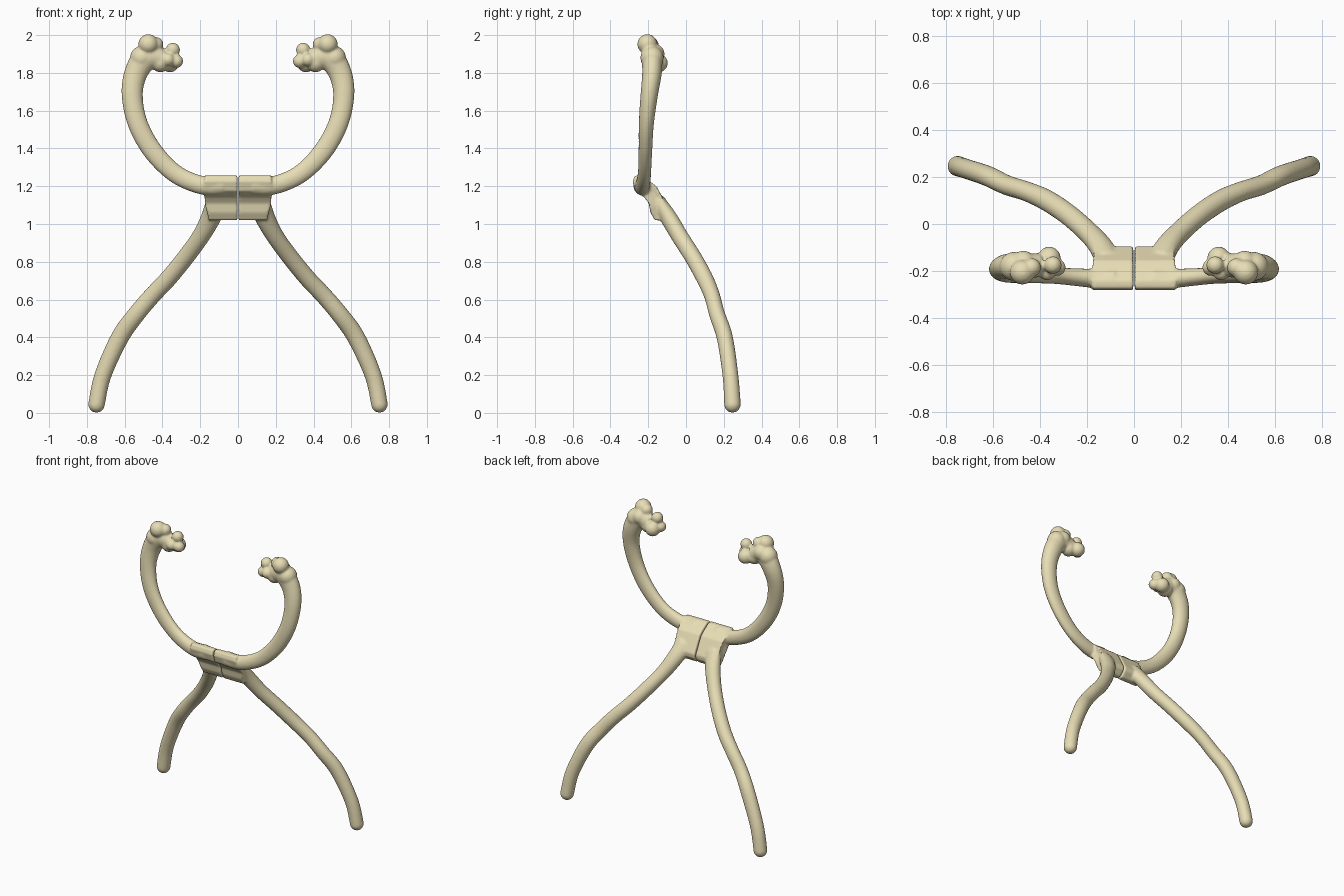
import bpy, bmesh, math
from mathutils import Vector, Matrix

if "Cube" in bpy.data.objects:
    bpy.data.objects.remove(bpy.data.objects["Cube"])

bm = bmesh.new()


def catmull(pts, steps=6):
    """Smooth path through points of (x, y, z, in-plane radius, depth radius)."""
    out = []
    for i in range(len(pts) - 1):
        a, b, c, d = (Vector(pts[max(0, min(len(pts) - 1, i + k))]) for k in (-1, 0, 1, 2))
        for s in range(steps):
            t = s / steps
            out.append(0.5 * (2 * b + (c - a) * t + (2 * a - 5 * b + 4 * c - d) * t * t
                              + (3 * b - a - 3 * c + d) * t ** 3))
    return out + [Vector(pts[-1])]


def tube(pts, sides=20):
    path = catmull(pts)
    rings = []
    for i, p in enumerate(path):
        pos = Vector(p[:3])
        t = (Vector(path[min(i + 1, len(path) - 1)][:3]) - Vector(path[max(i - 1, 0)][:3])).normalized()
        depth = (Vector((0, 1, 0)) - t * t.y).normalized()
        side = t.cross(depth)
        rings.append([bm.verts.new(pos + side * p[3] * math.cos(2 * math.pi * k / sides)
                                   + depth * p[4] * math.sin(2 * math.pi * k / sides))
                      for k in range(sides)])
    for r, q in zip(rings, rings[1:]):
        for k in range(sides):
            bm.faces.new((r[k], r[(k + 1) % sides], q[(k + 1) % sides], q[k]))
    bm.faces.new(rings[0][::-1])
    bm.faces.new(rings[-1])


def ball(x, y, z, r):
    bmesh.ops.create_uvsphere(bm, u_segments=20, v_segments=12, radius=r,
                              matrix=Matrix.Translation((x, y, z)))


# leg with rounded foot
tube([(0.749, 0.246, 0.045, .044, .044), (0.715, 0.235, 0.2, .045, .042),
      (0.625, 0.205, 0.4, .048, .043), (0.54, 0.165, 0.52, .047, .042),
      (0.455, 0.138, 0.62, .046, .042), (0.37, 0.10, 0.71, .046, .045),
      (0.28, 0.04, 0.82, .046, .045), (0.20, -0.03, 0.93, .047, .045),
      (0.145, -0.09, 1.03, .053, .045), (0.11, -0.15, 1.12, .06, .04)])
ball(0.749, 0.246, 0.045, .044)

# curved arm
tube([(0.08, -0.235, 1.205, .05, .045), (0.19, -0.23, 1.205, .049, .04),
      (0.33, -0.22, 1.265, .049, .035), (0.45, -0.215, 1.385, .052, .036),
      (0.53, -0.21, 1.53, .053, .04), (0.56, -0.195, 1.68, .056, .046),
      (0.54, -0.18, 1.80, .062, .052), (0.48, -0.18, 1.885, .068, .055),
      (0.40, -0.175, 1.87, .055, .05)])

# knuckle knobs at the arm tip
for b in [(0.475, -0.205, 1.952, .053), (0.435, -0.185, 1.95, .04),
          (0.47, -0.165, 1.90, .052), (0.51, -0.18, 1.88, .062),
          (0.36, -0.145, 1.852, .049), (0.326, -0.185, 1.862, .036),
          (0.345, -0.175, 1.922, .038), (0.37, -0.205, 1.87, .035),
          (0.41, -0.175, 1.855, .052)]:
    ball(*b)

# centre block, half width, extruded along x
profile = [(-.282, 1.225), (-.272, 1.255), (-.24, 1.258), (-.19, 1.225), (-.155, 1.198),
           (-.095, 1.085), (-.098, 1.055), (-.13, 1.02), (-.165, 1.02), (-.188, 1.06),
           (-.197, 1.11), (-.22, 1.14), (-.268, 1.175)]
a = [bm.verts.new((.003, y, z)) for y, z in profile]
b = [bm.verts.new((.177 if z > 1.06 else .155, y, z)) for y, z in profile]
bm.faces.new(a)
bm.faces.new(b[::-1])
n = len(profile)
for i in range(n):
    bm.faces.new((a[i], a[(i + 1) % n], b[(i + 1) % n], b[i]))
bmesh.ops.recalc_face_normals(bm, faces=bm.faces)

me = bpy.data.meshes.new("forked_stand")
bm.to_mesh(me)
bm.free()
ob = bpy.data.objects.new("forked_stand", me)
bpy.context.collection.objects.link(ob)

# fuse into one organic half, soften, mirror
rm = ob.modifiers.new("fuse", 'REMESH')
rm.mode = 'VOXEL'
rm.voxel_size = 0.007
rm.use_smooth_shade = True
sm = ob.modifiers.new("soften", 'SMOOTH')
sm.factor = 0.5
sm.iterations = 5
ob.modifiers.new("mirror", 'MIRROR').use_mirror_merge = False

mat = bpy.data.materials.new("bone")
mat.diffuse_color = (0.80, 0.72, 0.46, 1)
mat.use_nodes = True
mat.node_tree.nodes["Principled BSDF"].inputs["Base Color"].default_value = mat.diffuse_color
me.materials.append(mat)
